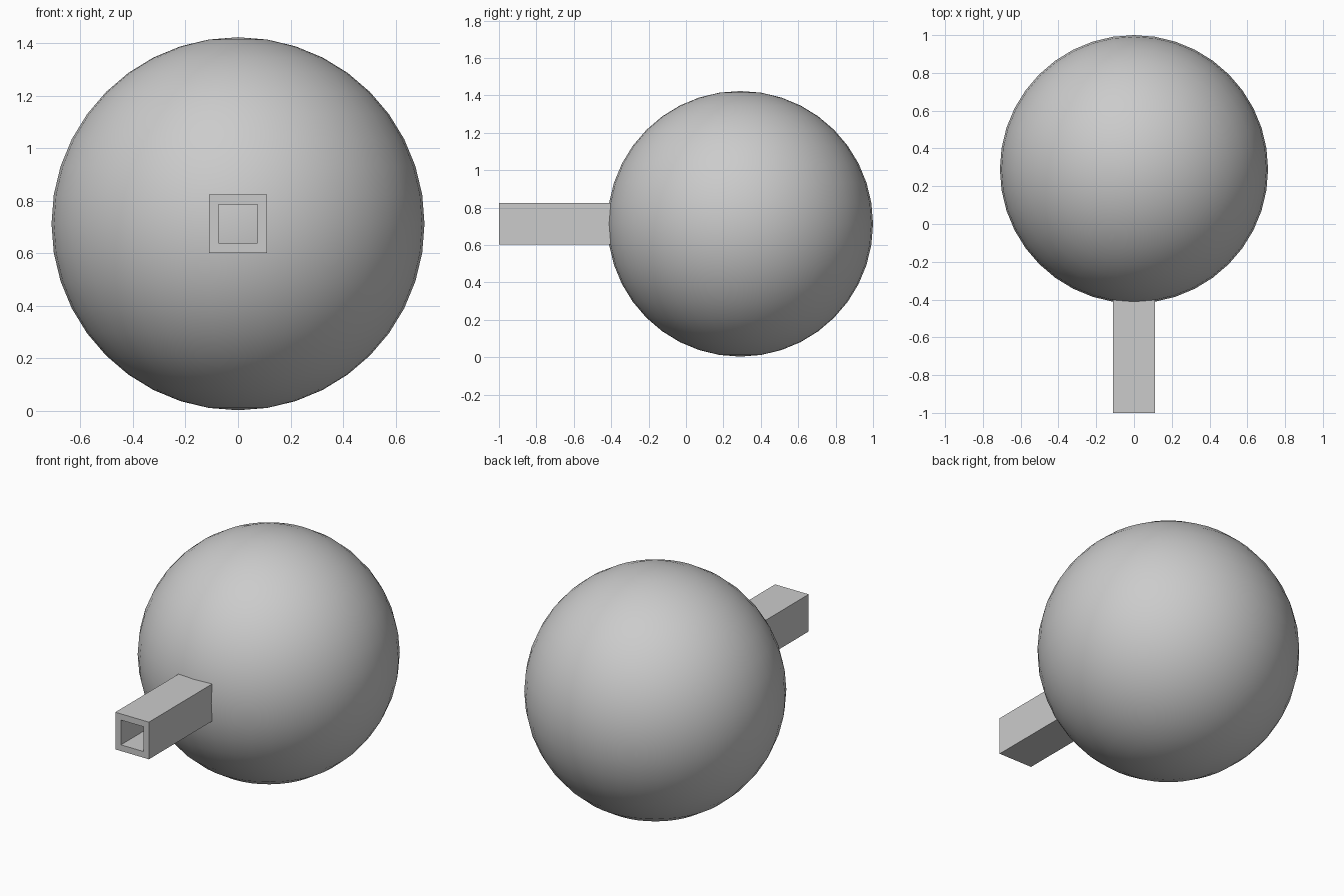
import bpy, bmesh
from math import radians

if "Cube" in bpy.data.objects:
    bpy.data.objects.remove(bpy.data.objects["Cube"])

# Round body, smooth shaded, with its poles on the vertical axis
bpy.ops.mesh.primitive_uv_sphere_add(segments=40, ring_count=20, radius=0.71,
                                     location=(0, 0.29, 0.713))
body = bpy.context.object
body.name = "round_body"
bpy.ops.object.shade_smooth()

# Square hollow neck: two square loops at each end, bridged into a tube
OUTER, INNER = 0.111, 0.074
FRONT, BACK, Z = -1.0, -0.38, 0.713
bm = bmesh.new()


def square(half, y):
    corners = [(-1, -1), (1, -1), (1, 1), (-1, 1)]
    return [bm.verts.new((half * x, y, Z + half * z)) for x, z in corners]


loops = [square(OUTER, BACK), square(OUTER, FRONT),
         square(INNER, FRONT), square(INNER, BACK)]
for a, b in zip(loops, loops[1:] + loops[:1]):
    for i in range(4):
        j = (i + 1) % 4
        bm.faces.new((a[i], a[j], b[j], b[i]))
bmesh.ops.recalc_face_normals(bm, faces=bm.faces)

mesh = bpy.data.meshes.new("square_neck")
bm.to_mesh(mesh)
bm.free()
neck = bpy.data.objects.new("square_neck", mesh)
bpy.context.collection.objects.link(neck)
